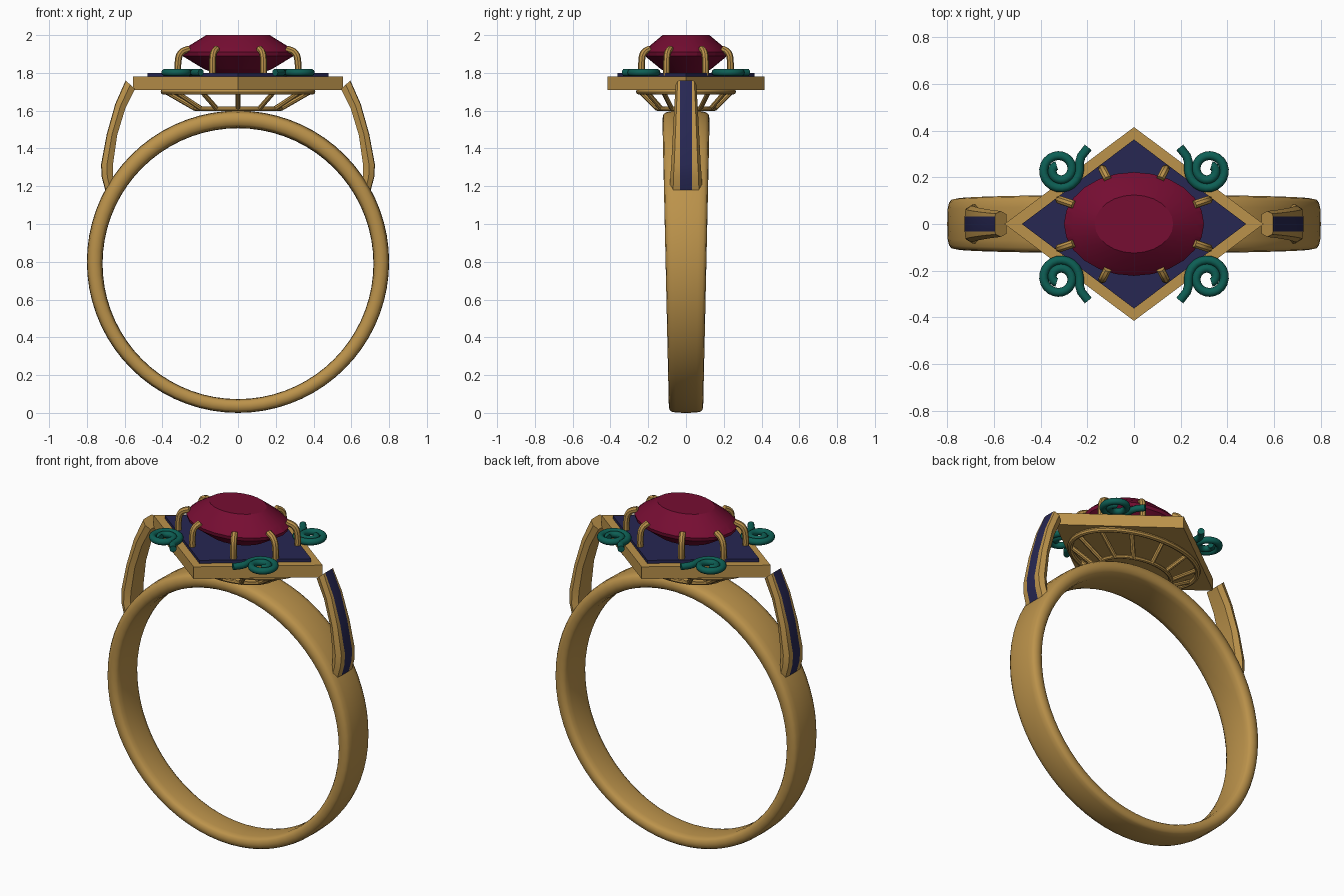
import bpy
from math import sin, cos, pi, copysign, radians
from mathutils import Vector

cube = bpy.data.objects.get("Cube")
if cube:
    bpy.data.objects.remove(cube, do_unlink=True)


def material(name, rgb):
    m = bpy.data.materials.new(name)
    m.use_nodes = True
    m.diffuse_color = (*rgb, 1)
    m.node_tree.nodes["Principled BSDF"].inputs["Base Color"].default_value = (*rgb, 1)
    return m


GOLD = material("gold", (0.50, 0.29, 0.07))
BLUE = material("dark blue enamel", (0.02, 0.02, 0.085))
RUBY = material("ruby red", (0.18, 0.004, 0.032))
TEAL = material("teal enamel", (0.004, 0.115, 0.09))


def add(name, mesh, mats, smooth=0):
    for m in mats:
        mesh.materials.append(m)
    obj = bpy.data.objects.new(name, mesh)
    bpy.context.collection.objects.link(obj)
    if smooth:
        bpy.ops.object.select_all(action='DESELECT')
        obj.select_set(True)
        bpy.context.view_layer.objects.active = obj
        bpy.ops.object.shade_smooth_by_angle(angle=radians(smooth))
    return obj


def loft(name, rings, mats, smooth=0, closed=False):
    """Skin a list of equal-sized point rings; cap the ends unless closed."""
    n, k = len(rings[0]), len(rings)
    verts = [p for r in rings for p in r]
    faces = []
    for i in range(k if closed else k - 1):
        a, b = i * n, (i + 1) % k * n
        faces += [(a + j, a + (j + 1) % n, b + (j + 1) % n, b + j) for j in range(n)]
    if not closed:
        faces += [tuple(reversed(range(n))), tuple(range((k - 1) * n, k * n))]
    mesh = bpy.data.meshes.new(name)
    mesh.from_pydata(verts, [], faces)
    return add(name, mesh, mats, smooth)


def tube(name, points, radius, mat, cyclic=False, kind='POLY', sides=2):
    """Round wire along a path, turned into a mesh."""
    cu = bpy.data.curves.new(name + "_path", 'CURVE')
    cu.dimensions = '3D'
    cu.bevel_depth, cu.bevel_resolution, cu.use_fill_caps = radius, sides, True
    sp = cu.splines.new(kind)
    if kind == 'BEZIER':
        sp.bezier_points.add(len(points) - 1)
        for bp, p in zip(sp.bezier_points, points):
            bp.co = p
            bp.handle_left_type = bp.handle_right_type = 'AUTO'
        sp.resolution_u = 5
    else:
        sp.points.add(len(points) - 1)
        for pt, p in zip(sp.points, points):
            pt.co = (*p, 1)
    sp.use_cyclic_u = cyclic
    tmp = bpy.data.objects.new(name + "_tmp", cu)
    bpy.context.collection.objects.link(tmp)
    dg = bpy.context.evaluated_depsgraph_get()
    mesh = bpy.data.meshes.new_from_object(tmp.evaluated_get(dg))
    bpy.data.objects.remove(tmp, do_unlink=True)
    mesh.materials.clear()
    return add(name, mesh, [mat], 40)


def oval(rx, ry, z, n):
    return [(rx * cos(2 * pi * i / n), ry * sin(2 * pi * i / n), z) for i in range(n)]


def soft(v):
    return copysign(abs(v) ** 0.55, v)


# Finger band: wider and thicker toward the top
rings = []
for i in range(72):
    a = 2 * pi * i / 72
    out = Vector((0.8 * cos(a), 0, 0.8 + 0.8 * sin(a)))
    inn = Vector((0.717 * cos(a), 0, 0.79 + 0.717 * sin(a)))
    mid, half = (out + inn) / 2, (out - inn) / 2
    width = 0.108 + 0.017 * sin(a)
    rings.append([mid + half * soft(sin(t)) + Vector((0, width * soft(cos(t)), 0))
                  for t in (2 * pi * j / 16 for j in range(16))])
loft("finger_band", rings, [GOLD], 50, closed=True)

# Diamond-shaped head plate and its enamel panel
loft("head_plate", [oval(0.555, 0.415, z, 4) for z in (1.71, 1.782)], [GOLD])
loft("enamel_panel", [oval(0.48, 0.362, z, 4) for z in (1.775, 1.8)], [BLUE])

# Gallery under the head: two oval rings joined by struts
tube("gallery_upper_ring", oval(0.395, 0.25, 1.7, 48), 0.015, GOLD, True)
tube("gallery_lower_ring", oval(0.225, 0.15, 1.61, 48), 0.012, GOLD, True)
for top, low in zip(oval(0.39, 0.245, 1.705, 12), oval(0.225, 0.15, 1.61, 12)):
    tube("gallery_strut", [low, top], 0.013, GOLD)

# Oval faceted gemstone
profile = [(0.1, 1.79), (0.18, 1.82), (0.295, 1.89), (0.3, 1.91), (0.265, 1.94), (0.168, 2.0)]
loft("gemstone", [oval(r, r * 0.74, z, 24) for r, z in profile], [RUBY], 12)

# Claws gripping the gemstone
for sx in (-1, 1):
    for sy in (-1, 1):
        for x, y, tx, ty in ((0.318, 0.103, 0.258, 0.083), (0.135, 0.235, 0.113, 0.193)):
            path = [(x, y, 1.785), (x, y, 1.85), ((x * 3 + tx) / 4, (y * 3 + ty) / 4, 1.905),
                    (tx, ty, 1.928)]
            tube("claw", [(sx * px, sy * py, pz) for px, py, pz in path], 0.018, GOLD,
                 kind='BEZIER')

# Spiral scrolls on the four sides of the head
for sx in (-1, 1):
    for sy in (-1, 1):
        path = []
        for i in range(37):
            f = i / 36
            a = -3.3 * pi * (1 - f)
            r = 0.022 + 0.063 * f ** 0.8
            path.append((0.318 - r * cos(a), 0.232 + r * sin(a), 1.802))
        path += [(0.234, 0.262, 1.802), (0.226, 0.29, 1.802), (0.196, 0.328, 1.802)]
        tube("scroll", [(sx * x, sy * y, z) for x, y, z in path], 0.019, TEAL, sides=3)

# Shoulder arms with an enamel stripe: outer edge, inner edge, half width
stations = [((0.595, 1.76), (0.545, 1.715), 0.055), ((0.65, 1.635), (0.597, 1.61), 0.062),
            ((0.695, 1.475), (0.64, 1.47), 0.07), ((0.725, 1.315), (0.662, 1.315), 0.078),
            ((0.722, 1.25), (0.662, 1.25), 0.083), ((0.703, 1.18), (0.65, 1.2), 0.085)]
for s, side in ((1, "left"), (-1, "right")):
    rings = []
    for (ox, oz), (ix, iz), w in stations:
        section = [(1, -0.033), (1, 0.033), (0.95, w * 0.8), (0.5, w), (0, w * 0.75),
                   (0, -w * 0.75), (0.5, -w), (0.95, -w * 0.8)]
        rings.append([(s * (ix + (ox - ix) * f), s * y, iz + (oz - iz) * f) for f, y in section])
    arm = loft(side + "_shoulder_arm", rings, [GOLD, BLUE], 25)
    for p in arm.data.polygons:
        if len(p.vertices) == 4 and all(v % 8 < 2 for v in p.vertices):
            p.material_index = 1

# Make every skinned surface face outward
import bmesh
for obj in bpy.context.collection.objects:
    if obj.type == 'MESH' and obj.data.materials and obj.data.materials[0] in (GOLD, BLUE, RUBY, TEAL):
        bm = bmesh.new()
        bm.from_mesh(obj.data)
        bmesh.ops.recalc_face_normals(bm, faces=bm.faces)
        bm.to_mesh(obj.data)
        bm.free()
